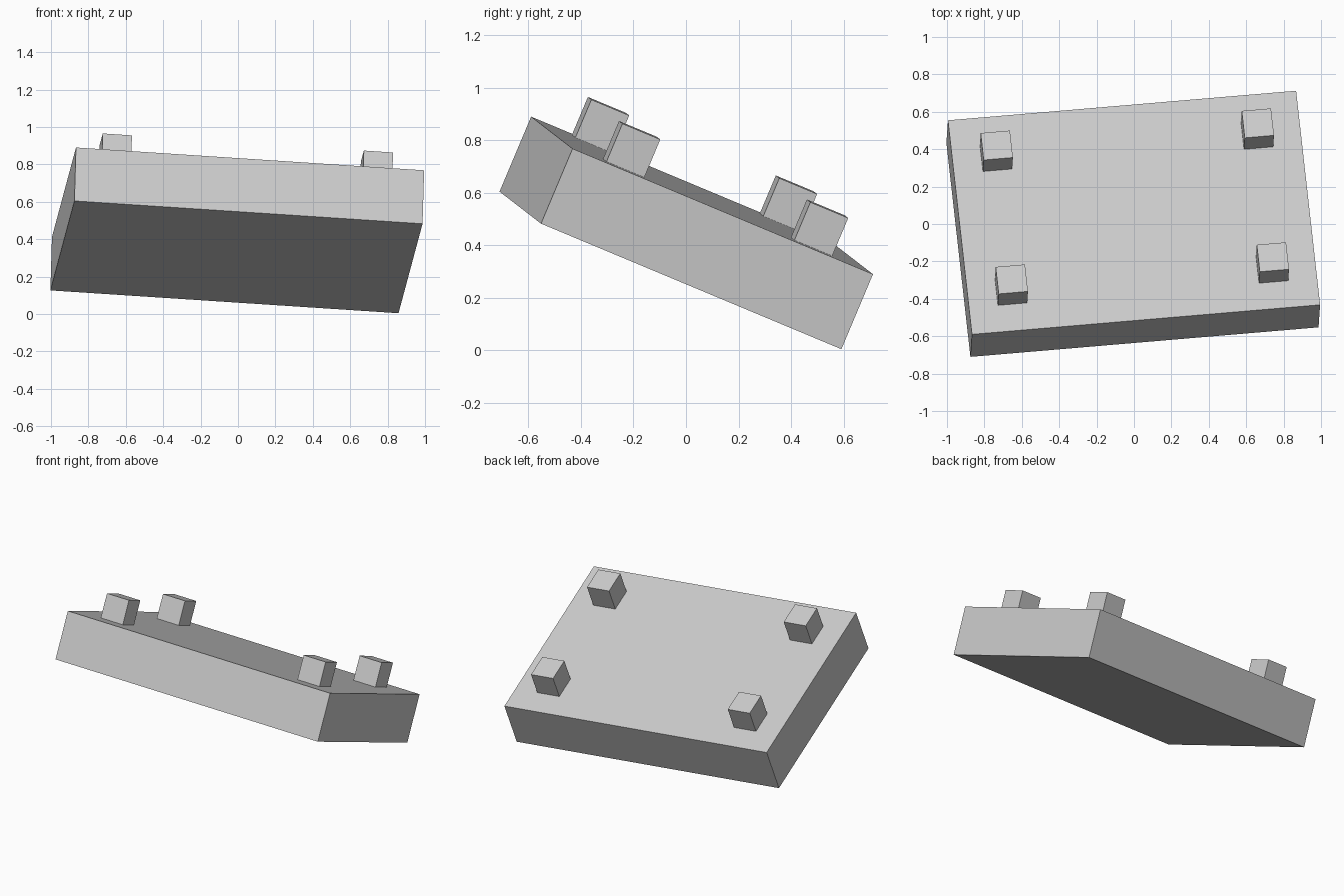
import bpy
from mathutils import Matrix, Vector

if "Cube" in bpy.data.objects:
    bpy.data.objects.remove(bpy.data.objects["Cube"])

# Tilted frame: u along the length, v along the width, n out of the studded face
u = Vector((1.862, 0.158, -0.122)).normalized()
n = u.cross(Vector((-0.131, 1.144, -0.478))).normalized()
v = n.cross(u)
frame = Matrix((u, v, n)).transposed().to_4x4()
frame.translation = (-0.004, 0.001, 0.447)

LENGTH, WIDTH, THICK = 1.872, 1.247, 0.31
STUD = 0.157


def block(name, centre, size):
    bpy.ops.mesh.primitive_cube_add(size=1)
    ob = bpy.context.object
    ob.name = name
    ob.data.transform(Matrix.Diagonal((*size, 1)))
    ob.matrix_world = frame @ Matrix.Translation(centre)
    return ob


# Main slab
block("slab", (0, 0, 0), (LENGTH, WIDTH, THICK))

# Four cube studs near the corners of the upper face
for sx, side in ((-1, "left"), (1, "right")):
    for sy, end in ((-1, "front"), (1, "back")):
        block(f"stud_{end}_{side}", (sx * 0.702, sy * 0.39, (THICK + STUD) / 2),
              (STUD, STUD, STUD))
